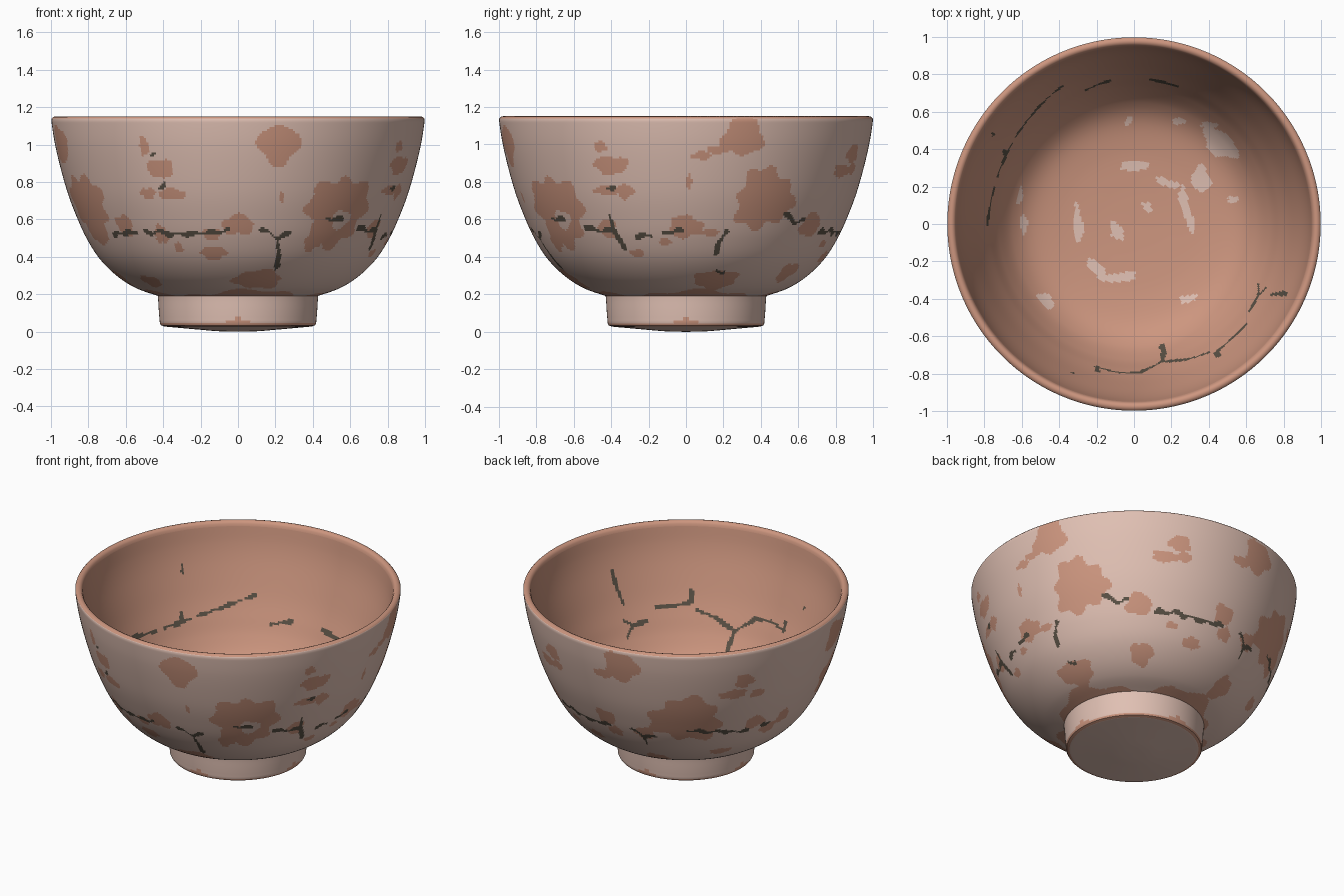
import bpy, bmesh, math
from math import sin, cos, atan2, hypot, radians, pi, sqrt
from mathutils import Vector

SEG = 480


def srgb(r, g, b):
    return [((c / 255 + 0.055) / 1.055) ** 2.4 for c in (r, g, b)] + [1]


mats = []
for name, col in (("pale_clay", srgb(224, 192, 179)), ("terracotta", srgb(205, 150, 127)),
                  ("dark_branch", srgb(90, 81, 69))):
    m = bpy.data.materials.new(name)
    m.diffuse_color = col
    mats.append(m)
PALE, TERRA, DARK = 0, 1, 2


def smooth_profile(pts, step):
    """Catmull-Rom resample of an (r, z) profile."""
    out = []
    p = [pts[0]] + pts + [pts[-1]]
    for a, b, c, d in zip(p, p[1:], p[2:], p[3:]):
        n = max(1, round(hypot(c[0] - b[0], c[1] - b[1]) / step))
        for i in range(n):
            t = i / n
            out.append(tuple(0.5 * (2 * b[k] + (c[k] - a[k]) * t
                             + (2 * a[k] - 5 * b[k] + 4 * c[k] - d[k]) * t * t
                             + (3 * b[k] - a[k] - 3 * c[k] + d[k]) * t ** 3) for k in (0, 1)))
    return out + [pts[-1]]


def lathe(name, prof, rule):
    """Spin a profile (bottom, out, up, in) and colour the faces by rule."""
    bm = bmesh.new()
    rings = []
    for r, z in prof:
        if r < 1e-4:
            rings.append([bm.verts.new((0, 0, z))] * SEG)
        else:
            rings.append([bm.verts.new((r * cos(2 * pi * i / SEG), r * sin(2 * pi * i / SEG), z))
                          for i in range(SEG)])
    for A, B in zip(rings, rings[1:]):
        for i in range(SEG):
            j = (i + 1) % SEG
            f = bm.faces.new(list(dict.fromkeys((A[i], A[j], B[j], B[i]))))
            c = f.calc_center_median()
            f.material_index = rule(c.x, c.y, c.z)
    me = bpy.data.meshes.new(name)
    bm.to_mesh(me)
    bm.free()
    for m in mats:
        me.materials.append(m)
    ob = bpy.data.objects.new(name, me)
    bpy.context.collection.objects.link(ob)
    bpy.ops.object.select_all(action='DESELECT')
    ob.select_set(True)
    bpy.context.view_layer.objects.active = ob
    bpy.ops.object.shade_smooth_by_angle(angle=radians(40))


def in_blob(du, dv, w, h, lobes, amp, ph):
    if abs(du) > 1.5 * w or abs(dv) > 1.5 * h:
        return False
    a = atan2(dv / h, du / w)
    return hypot(du / w, dv / h) < 1 + amp * cos(lobes * a + ph) + 0.1 * sin(3 * a + 2 * ph)


def wrap(a):
    return (a + 180) % 360 - 180


def in_crack(th, z, r, line):
    """Near a polyline of (angle, height); the width varies along it."""
    for (a0, z0), (a1, z1) in zip(line, line[1:]):
        du, dv = radians(wrap(a1 - a0)) * r, z1 - z0
        pu, pv = radians(wrap(th - a0)) * r, z - z0 + 0.006 * sin(th * 0.9)
        t = max(0, min(1, (pu * du + pv * dv) / (du * du + dv * dv)))
        if hypot(pu - t * du, pv - t * dv) < 0.012 + 0.006 * sin(th * 0.7 + z * 40):
            return True
    return False


# blossoms: angle, height, half width, half height
flowers = [(-52, .65, .20, .18), (28, .71, .17, .16), (125, .66, .22, .17), (204, .67, .20, .17)]
# large upper petals, clusters of leaves and buds
blobs = [
    (-77, 1.0, .115, .105), (18, 1.04, .115, .10), (10, .97, .06, .02), (5, .94, .05, .025),
    (101, 1.03, .115, .105), (93, .95, .06, .03), (194, 1.0, .12, .10), (1, .8, .015, .04),
    (-121, .99, .03, .05), (-116, .87, .08, .05), (-113, .735, .08, .03), (-122, .74, .05, .03),
    (-28, .99, .035, .03), (-25, .89, .10, .05), (-28, .755, .07, .025), (-21, .75, .05, .04),
    (67, .95, .07, .05), (62, .86, .09, .035), (69, .87, .05, .03),
    (147, .93, .06, .05), (143, .84, .09, .035), (153, .82, .05, .03),
    (-136, .57, .06, .055), (-120, .52, .04, .05), (-100, .52, .05, .03), (-90, .57, .085, .055),
    (-100, .42, .07, .035), (-114, .45, .025, .025)]
low_blobs = [
    (-140, .27, .07, .03), (-80, .28, .13, .05), (-60, .48, .05, .05), (-30, .55, .06, .05),
    (0, .56, .09, .06), (9, .53, .05, .02), (-8, .48, .03, .02), (15, .28, .12, .05),
    (52, .57, .08, .065), (54, .32, .07, .05), (78, .40, .06, .03), (90, .60, .07, .06),
    (93, .50, .05, .04), (109, .28, .07, .05), (-20, .42, .04, .02), (67, .47, .04, .02),
    (107, .53, .06, .05), (155, .58, .07, .05), (163, .50, .06, .04), (170, .56, .05, .05),
    (-170, .29, .07, .04), (-155, .5, .05, .04), (142, .36, .07, .03), (-75, .72, .012, .03)]
# thin dark branches on the outside: (angle, height)
branches = [
    [(-144, .52), (-131, .535)], [(-126, .535), (-112, .52), (-99, .53), (-94, .545)],
    [(-81, .55), (-75, .50), (-73, .42), (-73, .34)], [(-75, .50), (-70, .53)],
    [(-56, .605), (-50, .60)], [(-40, .56), (-33, .54), (-28, .54)],
    [(-28, .62), (-27, .52), (-25, .45)], [(-19, .51), (-13, .515)], [(-8, .53), (-2, .54)],
    [(15, .54), (13, .47), (12, .41)], [(14, .33), (17, .315)],
    [(38, .63), (43, .59), (47, .59)], [(59, .53), (67, .54), (79, .525), (91, .54)],
    [(101, .55), (106, .50), (112, .51)], [(106, .50), (107, .44)],
    [(126, .57), (139, .55), (152, .52)], [(159, .53), (163, .55)],
    [(-117, .77), (-115.5, .785)], [(-119, .94), (-118, .955)], [(-27, .77), (-25, .77)]]


def outside_rule(x, y, z):
    r, th = hypot(x, y), math.degrees(atan2(y, x))
    if z > 1.14 or (z > 1.1 and r < .975):
        return TERRA
    if any(in_crack(th, z, r, l) for l in branches):
        return DARK
    # pale heart of the front blossom
    if in_blob(radians(wrap(th + 50)) * r, z - .6, .06, .05, 3, .1, 0):
        return PALE
    for i, (a, h, w, v) in enumerate(flowers):
        if in_blob(radians(wrap(th - a)) * r, z - h, w, v, 8, .11, i):
            return TERRA
    for i, (a, h, w, v) in enumerate(blobs + low_blobs):
        if in_blob(radians(wrap(th - a)) * r, z - h, w, v, 4 + i % 3, .09, i * 1.7):
            return TERRA
    # ragged band above the foot
    return TERRA if z < .208 + .016 * sin(radians(th) * 4 + 1) + .008 * sin(radians(th) * 11) else PALE


# inner wall and floor
inner = smooth_profile(
    [(.95, 1.12), (.932, 1.02), (.905, .92), (.86, .79), (.82, .685), (.777, .59), (.725, .485),
     (.65, .38), (.55, .31), (.4, .275), (.2, .26), (0, .255)], .0135)


def on_wall(az, u, v):
    """Point of the far inner wall seen at (u, v) by an observer 25 degrees up at azimuth az."""
    best = min((p for p in inner if p[0] > abs(u)),
               key=lambda p: abs(.905 * p[1] + .426 * sqrt(p[0] ** 2 - u * u) - v))
    d, a = -sqrt(best[0] ** 2 - u * u), radians(az)
    return Vector((d * cos(a) - u * sin(a), d * sin(a) + u * cos(a), best[1]))


# cracks on the inner wall, as seen from the front right and from the back left
seen = {
    -55: [[(-.64, .74), (-.51, .77)], [(-.45, .79), (-.34, .835), (-.11, .915), (.10, .995)],
          [(-.34, .835), (-.345, .89)], [(.20, .818), (.33, .83)], [(.52, .775), (.61, .72)],
          [(-.34, 1.13), (-.34, 1.19)]],
    125: [[(-.45, 1.14), (-.43, 1.06), (-.385, .94)], [(-.36, .73), (-.325, .81), (-.24, .84)],
          [(-.325, .81), (-.38, .83)], [(-.19, .92), (-.06, .935), (.04, .955)],
          [(.04, .955), (.03, 1.02)], [(.07, .90), (.18, .86), (.30, .78), (.43, .855)],
          [(.30, .78), (.26, .67), (.25, .62)], [(.43, .855), (.52, .83), (.60, .77)],
          [(.60, .77), (.61, .82)], [(.72, .915), (.73, .92)]]}
cracks = [[on_wall(az, u, v) for u, v in line] for az, lines in seen.items() for line in lines]
segments = [s for line in cracks for s in zip(line, line[1:])]

# pale flecks on the inner floor: x, y, half length, half width, turn
flecks = [
    (.46, .43, .11, .06, -40), (.36, .24, .07, .05, 100), (.28, .08, .13, .025, 105),
    (.18, .22, .07, .02, -20), (0, .31, .08, .025, 0), (.07, .09, .035, .02, -50),
    (-.09, -.04, .055, .03, -65), (-.30, 0, .10, .025, 95), (-.20, -.24, .07, .03, -50),
    (-.08, -.285, .10, .025, 5), (.29, -.40, .05, .02, 15), (-.47, -.41, .055, .03, -45),
    (-.59, 0, .05, .02, 90), (-.61, .15, .05, .015, 80), (.24, .55, .035, .02, 0),
    (-.03, .55, .03, .015, 60), (.53, .13, .03, .02, 0), (.4, .53, .05, .015, 0)]


def inside_rule(x, y, z):
    r = hypot(x, y)
    if r > .93:
        return TERRA
    if r > .5:
        p = Vector((x, y, z))
        width = .012 + .005 * sin(23 * x + 31 * y)
        for a, b in segments:
            d, q = b - a, p - a
            if q.length_squared < .15:
                t = max(0, min(1, q.dot(d) / max(d.length_squared, 1e-9)))
                if (q - d * t).length < width:
                    return DARK
    if r < .7:
        for i, (px, py, l, w, t) in enumerate(flecks):
            c, s = cos(radians(t)), sin(radians(t))
            dx, dy = x - px, y - py
            if in_blob(dx * c + dy * s, dy * c - dx * s, l, w, 4, .1, i):
                return PALE
    return TERRA


def foot_rule(x, y, z):
    edge = .042 + .03 * max(0, cos(4 * atan2(y, x))) ** 5
    return TERRA if z < edge and hypot(x, y) > .395 else PALE


# outer wall, over the rounded rim
outer = [(.40, .185), (.44, .195), (.55, .235), (.65, .30), (.74, .39), (.81, .50), (.865, .62),
         (.91, .74), (.95, .88), (.98, 1.01), (.997, 1.12), (.996, 1.14), (.988, 1.148),
         (.975, 1.151), (.962, 1.146), (.954, 1.135), (.95, 1.12)]
lathe("bowl_outside", smooth_profile(outer, .011), outside_rule)
lathe("bowl_inside", inner, inside_rule)

# foot ring with a slightly domed base
foot = [(0, .0), (.1, .002), (.2, .010), (.3, .019), (.395, .028), (.412, .034), (.418, .045),
        (.419, .06), (.421, .08), (.424, .12), (.427, .17), (.43, .2)]
lathe("foot", smooth_profile(foot, .014), foot_rule)
